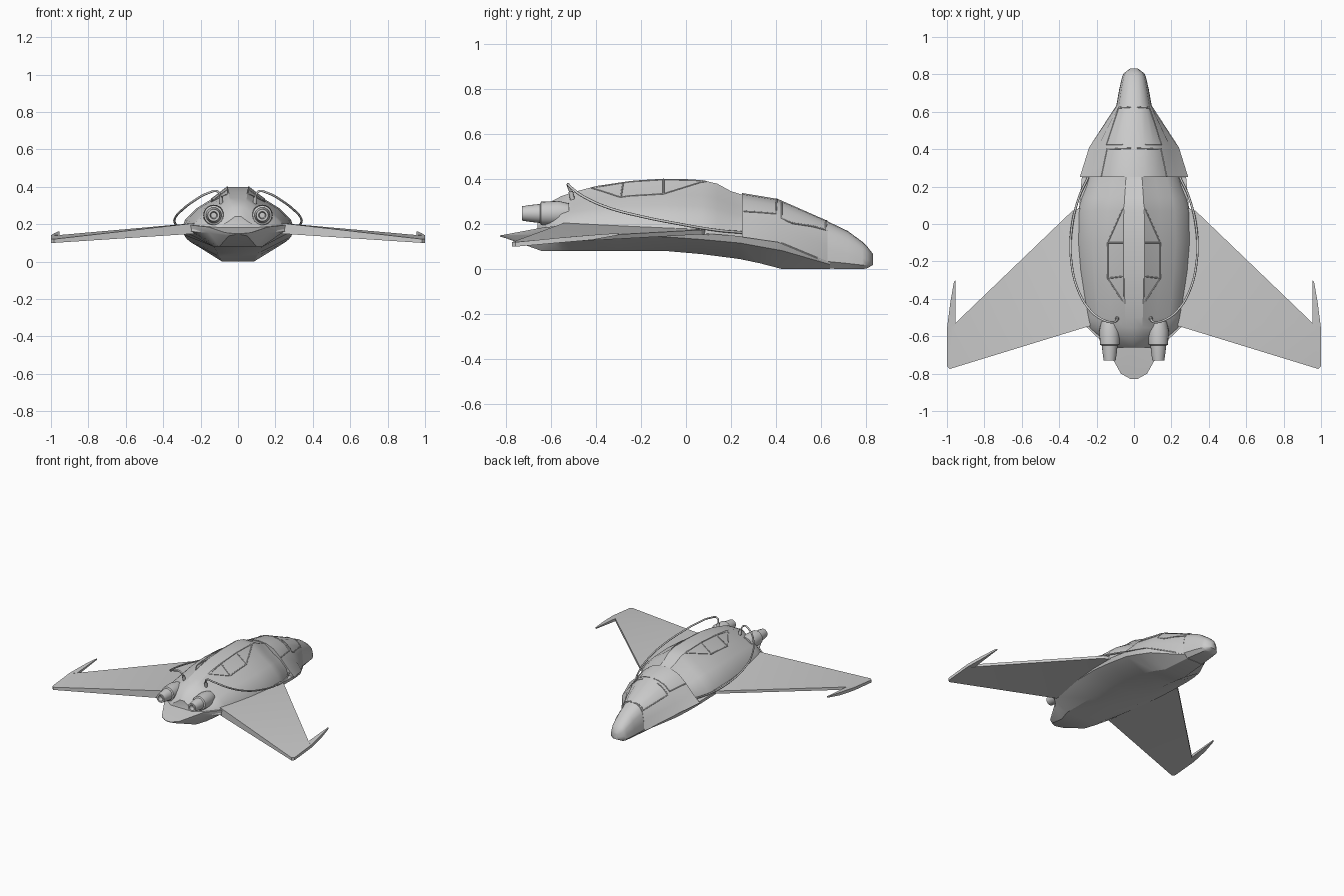
import bpy, bmesh, math
from mathutils import Vector
from mathutils.bvhtree import BVHTree

if "Cube" in bpy.data.objects:
    bpy.data.objects.remove(bpy.data.objects["Cube"])


def finish(name, bm, angle=32):
    bmesh.ops.remove_doubles(bm, verts=bm.verts, dist=1e-5)
    bmesh.ops.recalc_face_normals(bm, faces=bm.faces)
    me = bpy.data.meshes.new(name)
    bm.to_mesh(me)
    me.shade_smooth()
    me.set_sharp_from_angle(angle=math.radians(angle))
    ob = bpy.data.objects.new(name, me)
    bpy.context.collection.objects.link(ob)
    tree = BVHTree.FromBMesh(bm)
    bm.free()
    return ob, tree


def loft(name, sections, angle=32):
    """sections: (y, half profile of (x, z) from top centre to bottom centre)"""
    bm = bmesh.new()
    rings = []
    for y, half in sections:
        full = half + [(-x, z) for x, z in reversed(half[1:-1])]
        rings.append([bm.verts.new((x, y, z)) for x, z in full])
    n = len(rings[0])
    for a, b in zip(rings, rings[1:]):
        for i in range(n):
            j = (i + 1) % n
            bm.faces.new((a[i], a[j], b[j], b[i]))
    bm.faces.new(rings[0])
    bm.faces.new(rings[-1])
    return finish(name, bm, angle)


def scaled(shape, w, top, low):
    return [(x * w, low + z * (top - low)) for x, z in shape]


def tube(name, pts, r, smooth=False):
    cu = bpy.data.curves.new(name, 'CURVE')
    cu.dimensions = '3D'
    cu.bevel_depth = r
    cu.bevel_resolution = 2
    cu.use_fill_caps = True
    if smooth:
        sp = cu.splines.new('BEZIER')
        sp.bezier_points.add(len(pts) - 1)
        for b, p in zip(sp.bezier_points, pts):
            b.co = p
            b.handle_left_type = b.handle_right_type = 'AUTO'
        sp.resolution_u = 8
    else:
        sp = cu.splines.new('POLY')
        sp.points.add(len(pts) - 1)
        for b, p in zip(sp.points, pts):
            b.co = (*p, 1)
    ob = bpy.data.objects.new(name, cu)
    bpy.context.collection.objects.link(ob)


# main hull with flat spine strip
HULL = [(0, 1), (.18, 1), (.47, .72), (.73, .52), (.93, .26), (1, 0), (0, 0)]
hull, hull_tree = loft("main_hull", [(y, scaled(HULL, w, t, c)) for y, w, t, c in [
    (.27, .235, .325, .14), (.20, .255, .347, .145), (.14, .28, .38, .15),
    (.07, .30, .397, .155), (-.1, .305, .40, .16), (-.25, .295, .392, .16),
    (-.4, .275, .37, .16), (-.5, .26, .343, .16), (-.555, .25, .325, .16),
    (-.62, .17, .29, .16), (-.66, .10, .24, .16)]])

# cockpit shroud, getting fuller toward the nose
REAR = [(0, 1), (.2, .97), (.41, .85), (.59, .62), (.8, .28), (1, 0), (0, 0)]
FORE = [(0, 1), (.35, .98), (.63, .9), (.84, .76), (.95, .4), (1, 0), (0, 0)]


def blend(f):
    return [(a + (c - a) * f, b + (d - b) * f) for (a, b), (c, d) in zip(REAR, FORE)]


cockpit, cockpit_tree = loft("cockpit_shroud", [(y, scaled(blend(f), w, t, c)) for y, w, t, c, f in [
    (.25, .29, .339, .143, 0), (.41, .24, .312, .12, .1), (.63, .097, .215, .028, 1)]])

# nose cap
NOSE = [(0, 1), (.35, .98), (.63, .9), (.86, .74), (.98, .4), (1, .15), (.7, 0), (0, 0)]
loft("nose_cap", [(y, scaled(NOSE, w, t, c)) for y, w, t, c in [
    (.62, .097, .218, .003), (.72, .079, .17, 0), (.785, .064, .122, 0),
    (.805, .056, .103, .004), (.832, .02, .068, .018)]], 40)

# belly and tail plate
loft("belly", [(y, [(0, zt), (w, zt), (w * .96, zt - .3 * (zt - zb)), (b, zb), (0, zb)])
               for y, w, b, zt, zb in [
    (-.828, .02, .01, .15, .145), (-.80, .07, .05, .155, .137), (-.64, .16, .10, .185, .08),
    (-.55, .255, .13, .195, .08), (-.3, .285, .13, .185, .08), (-.08, .30, .13, .17, .08),
    (.07, .295, .12, .16, .067), (.24, .28, .11, .147, .045), (.33, .258, .10, .132, .026),
    (.43, .225, .085, .117, .0), (.64, .09, .065, .03, .0)]], 25)


# wings and forward tip prongs
def plate(bm, outline, s):
    top = [bm.verts.new((s * x, y, a)) for x, y, a, b in outline]
    bot = [bm.verts.new((s * x, y, b)) for x, y, a, b in outline]
    bm.faces.new(top)
    bm.faces.new(bot[::-1])
    for i in range(len(top)):
        j = (i + 1) % len(top)
        bm.faces.new((top[j], top[i], bot[i], bot[j]))


WING = [(.22, .11, .18, .15), (.33, .07, .175, .155), (.955, -.53, .142, .122),
        (1, -.56, .14, .118), (1, -.76, .12, .10), (.985, -.775, .12, .10),
        (.22, -.54, .207, .15)]
PRONG = [(.955, -.54, .142, .122), (.955, -.30, .16, .152), (.963, -.31, .16, .15),
         (.982, -.42, .152, .13), (1, -.56, .14, .118)]
HOSE = [(.245, .25, .163), (.295, .14, .173), (.335, -.04, .203), (.335, -.2, .235),
        (.30, -.35, .275), (.235, -.46, .325), (.16, -.515, .366),
        (.11, -.525, .375), (.09, -.51, .335)]
ENGINE = [(.045, -.52), (.056, -.57), (.052, -.645), (.042, -.65), (.038, -.69),
          (.032, -.73), (.02, -.73), (.015, -.70)]

for side, s in (("right", 1), ("left", -1)):
    for part, outline in (("wing", WING), ("wing_prong", PRONG)):
        bm = bmesh.new()
        plate(bm, outline, s)
        bmesh.ops.triangulate(bm, faces=[f for f in bm.faces if len(f.verts) > 4])
        finish(f"{side}_{part}", bm, 20)

    # engine nozzle, turned about the y axis
    bm = bmesh.new()
    rings = []
    for r, y in ENGINE:
        rings.append([bm.verts.new((s * .13 + r * math.cos(a), y, .248 + r * math.sin(a)))
                      for a in (i * math.tau / 20 for i in range(20))])
    for a, b in zip(rings, rings[1:]):
        for i in range(20):
            bm.faces.new((a[i - 1], a[i], b[i], b[i - 1]))
    bm.faces.new(rings[0])
    bm.faces.new(rings[-1])
    finish(f"{side}_engine", bm)

    # hose and its end socket
    tube(f"{side}_hose", [(s * x, y, z) for x, y, z in HOSE], .006, True)
    tube(f"{side}_hose_socket", [(s * .09, -.505, .31), (s * .092, -.513, .345)], .011)


# window frames laid onto the hull surface
def frame(name, tree, corners, s):
    pts = []
    for p, q in zip(corners, corners[1:]):
        for k in range(9):
            v = Vector(p).lerp(Vector(q), k / 8)
            hit = tree.ray_cast(Vector((s * v.x, v.y, 1)), Vector((0, 0, -1)))[0]
            if hit:
                pts.append(hit)
    tube(name, pts, .0035)


for side, s in (("right", 1), ("left", -1)):
    frame(f"{side}_rear_windshield_frame", cockpit_tree,
          [(.015, .405), (.145, .40), (.175, .255)], s)
    frame(f"{side}_front_windshield_frame", cockpit_tree,
          [(.06, .425), (.147, .425), (.083, .62), (.015, .625)], s)
    frame(f"{side}_window_frame", hull_tree,
          [(.056, .09), (.14, -.1), (.14, -.29), (.056, -.42), (.056, .09)], s)
    for i, (a, b) in enumerate((((.056, -.1), (.14, -.1)), ((.056, -.28), (.14, -.29)))):
        frame(f"{side}_window_bar_{i}", hull_tree, [a, b], s)
